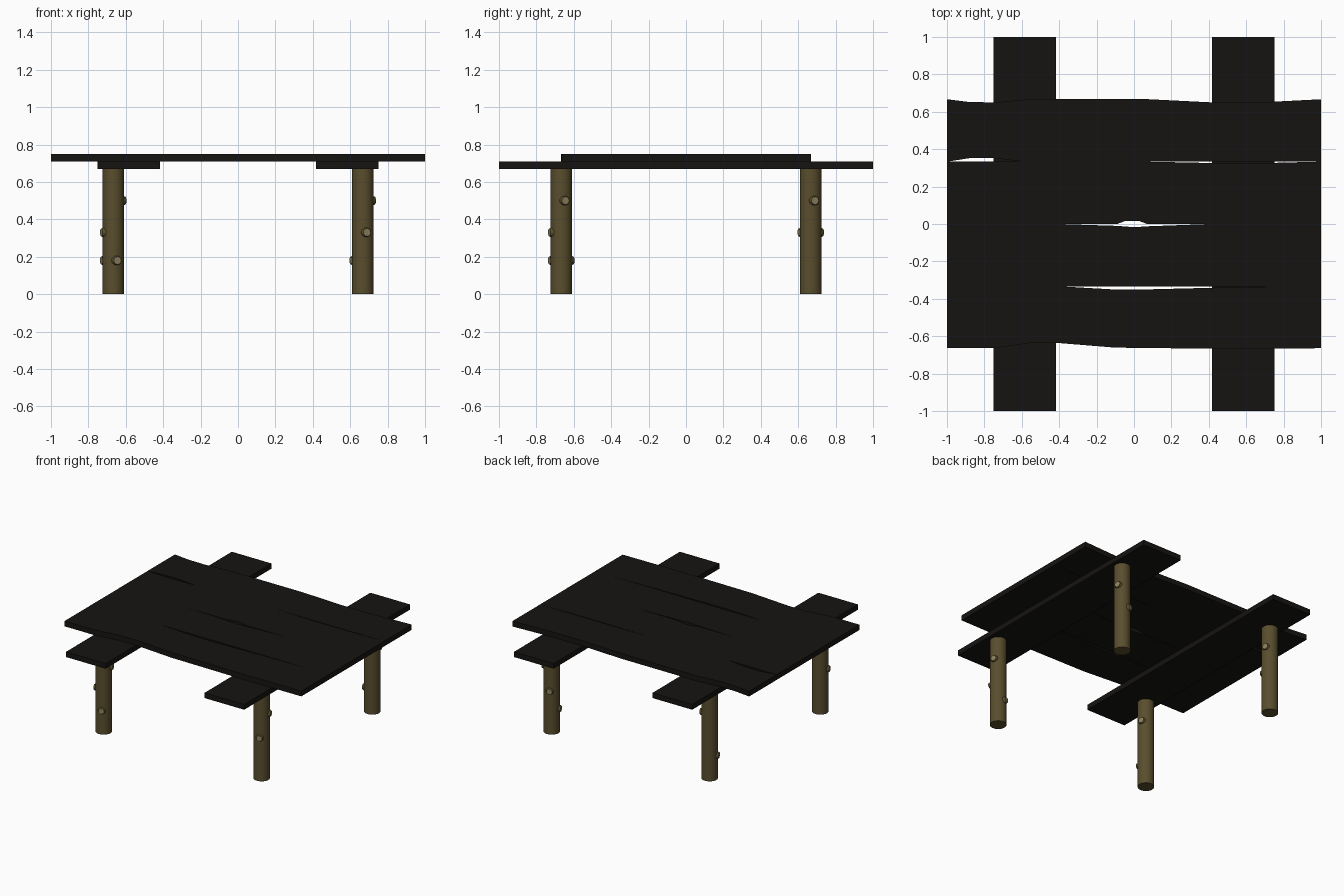
import bpy, bmesh
from math import radians, cos, sin
from mathutils import Vector

if "Cube" in bpy.data.objects:
    bpy.data.objects.remove(bpy.data.objects["Cube"])

def material(name, rgb):
    m = bpy.data.materials.new(name)
    m.diffuse_color = (*rgb, 1)
    m.use_nodes = True
    m.node_tree.nodes["Principled BSDF"].inputs["Base Color"].default_value = m.diffuse_color
    return m

DARK = material("dark_plank", (0.008, 0.007, 0.006))
BARK = material("bark", (0.10, 0.075, 0.027))
CUT = material("cut_wood", (0.27, 0.22, 0.11))

def finish(name, bm, mats):
    bmesh.ops.recalc_face_normals(bm, faces=bm.faces)
    me = bpy.data.meshes.new(name)
    bm.to_mesh(me)
    bm.free()
    for m in mats:
        me.materials.append(m)
    ob = bpy.data.objects.new(name, me)
    bpy.context.collection.objects.link(ob)
    return ob

def plank(name, lower, upper, z0, z1):
    """Extrude an outline given by its lower and upper edges (left to right)."""
    bm = bmesh.new()
    face = bm.faces.new([bm.verts.new((x, y, z0)) for x, y in lower + upper[::-1]])
    up = bmesh.ops.extrude_face_region(bm, geom=[face])["geom"]
    bmesh.ops.translate(bm, vec=(0, 0, z1 - z0),
                        verts=[v for v in up if isinstance(v, bmesh.types.BMVert)])
    finish(name, bm, [DARK])

def edge(y, *mid):
    return [(-1, y), *mid, (1, y)]

# Table top: four long planks with worn edges
T = 0.333
plank("top_plank_1",
      edge(-0.664, (-0.75, -0.664), (-0.56, -0.637), (-0.42, -0.635), (-0.1, -0.661), (0.53, -0.668)),
      edge(-T, (-0.4, -T), (-0.11, -0.35), (0.06, -0.35), (0.42, -0.341), (0.83, -T)), 0.71, 0.75)
plank("top_plank_2", edge(-T),
      edge(0, (-0.41, 0), (-0.09, -0.01), (0, -0.017), (0.08, -0.012), (0.41, 0)), 0.71, 0.75)
plank("top_plank_3",
      edge(0, (-0.09, 0), (-0.05, 0.015), (0.03, 0.015), (0.07, 0)),
      edge(T, (0.08, T), (0.42, 0.326), (0.75, 0.327), (0.98, T)), 0.71, 0.75)
plank("top_plank_4",
      edge(T, (-0.88, 0.352), (-0.75, 0.352), (-0.59, T)),
      edge(0.667, (-0.88, 0.652), (-0.74, 0.65), (-0.56, 0.667), (0.08, 0.667), (0.42, 0.65), (0.67, 0.65)),
      0.71, 0.75)

# Two cross planks underneath
for side, x in (("left", -0.585), ("right", 0.585)):
    plank(f"cross_plank_{side}", [(x - 0.167, -1), (x + 0.167, -1)],
          [(x - 0.167, 1), (x + 0.167, 1)], 0.67, 0.71)

# Round legs with cut branch knots: (height, angle)
LEGS = {
    "front_right_leg": (1, -1, [(0.5, 20), (0.33, -70), (0.18, 110)]),
    "front_left_leg": (-1, -1, [(0.5, 20), (0.33, 200), (0.18, -70)]),
    "back_right_leg": (1, 1, [(0.5, 20), (0.33, 110), (0.18, 200)]),
    "back_left_leg": (-1, 1, [(0.5, 20), (0.33, -70), (0.18, 200)]),
}
for name, (sx, sy, knots) in LEGS.items():
    bm = bmesh.new()
    r = bmesh.ops.create_cone(bm, cap_ends=True, segments=24, radius1=0.058, radius2=0.058, depth=0.67)
    bmesh.ops.translate(bm, vec=(0, 0, 0.335), verts=r["verts"])
    for z, a in knots:
        d = Vector((cos(radians(a)), sin(radians(a)), 0.0))
        r = bmesh.ops.create_cone(bm, cap_ends=True, segments=12, radius1=0.034, radius2=0.021, depth=0.03)
        bmesh.ops.rotate(bm, verts=r["verts"], matrix=d.to_track_quat('Z', 'Y').to_matrix())
        bmesh.ops.translate(bm, vec=d * 0.053 + Vector((0, 0, z)), verts=r["verts"])
        # Pale sawn face on the knot
        bm.normal_update()
        for f in {f for v in r["verts"] for f in v.link_faces}:
            if f.normal.dot(d) > 0.99:
                f.material_index = 1
    ob = finish(name, bm, [BARK, CUT])
    ob.location = (sx * 0.667, sy * 0.667, 0)
    bpy.ops.object.select_all(action='DESELECT')
    ob.select_set(True)
    bpy.context.view_layer.objects.active = ob
    bpy.ops.object.shade_smooth_by_angle(angle=radians(35))
